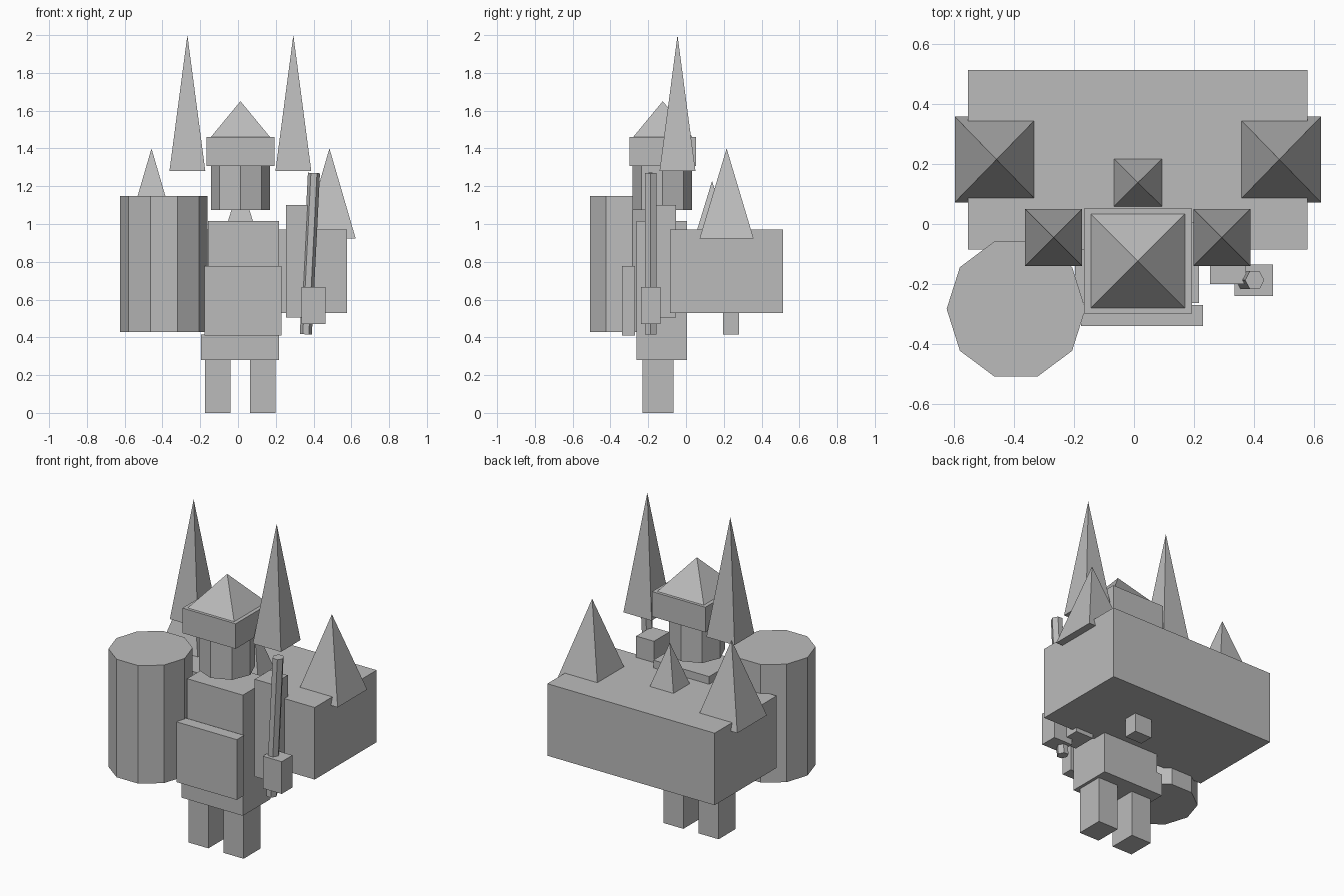
import bpy, bmesh, math
from mathutils import Matrix, Vector

if "Cube" in bpy.data.objects:
    bpy.data.objects.remove(bpy.data.objects["Cube"])

grey = bpy.data.materials.new("plain grey")
grey.diffuse_color = (0.5, 0.5, 0.5, 1)
grey.use_nodes = True
grey.node_tree.nodes["Principled BSDF"].inputs["Base Color"].default_value = grey.diffuse_color


def finish(name, bm):
    bmesh.ops.recalc_face_normals(bm, faces=bm.faces)
    mesh = bpy.data.meshes.new(name)
    bm.to_mesh(mesh)
    bm.free()
    mesh.materials.append(grey)
    ob = bpy.data.objects.new(name, mesh)
    bpy.context.collection.objects.link(ob)
    return ob


def box(name, x, y, z):
    """Box from its ranges on each axis."""
    size = Matrix.Diagonal((x[1] - x[0], y[1] - y[0], z[1] - z[0], 1))
    mid = Matrix.Translation([sum(r) / 2 for r in (x, y, z)])
    bm = bmesh.new()
    bmesh.ops.create_cube(bm, size=1, matrix=mid @ size)
    return finish(name, bm)


def pyramid(name, cx, cy, hx, hy, z0, z1):
    """Square pyramid from its centre, half widths and height range."""
    bm = bmesh.new()
    base = [bm.verts.new((cx + sx * hx, cy + sy * hy, z0))
            for sx, sy in ((-1, -1), (1, -1), (1, 1), (-1, 1))]
    tip = bm.verts.new((cx, cy, z1))
    bm.faces.new(base)
    for i in range(4):
        bm.faces.new((base[i], base[(i + 1) % 4], tip))
    return finish(name, bm)


def prism(name, sides, bottom, top, rx, ry):
    """Upright or leaning prism with corners on its local x axis."""
    a, b = Vector(bottom), Vector(top)
    axis = b - a
    lean = Matrix.Rotation(math.atan2(axis.x, axis.z), 4, 'Y')
    bm = bmesh.new()
    rings = []
    for z in (-axis.length / 2, axis.length / 2):
        rings.append([bm.verts.new((rx * math.cos(math.tau * i / sides),
                                    ry * math.sin(math.tau * i / sides), z))
                      for i in range(sides)])
    bm.faces.new(rings[0])
    bm.faces.new(rings[1])
    for i in range(sides):
        j = (i + 1) % sides
        bm.faces.new((rings[0][i], rings[0][j], rings[1][j], rings[1][i]))
    bm.transform(Matrix.Translation((a + b) / 2) @ lean)
    return finish(name, bm)


# legs and body
for side, x in (("left", -0.175), ("right", 0.063)):
    box(side + "_leg", (x, x + 0.136), (-0.23, -0.065), (0, 0.28))
box("hips", (-0.197, 0.217), (-0.263, 0.006), (0.28, 0.415))
box("torso", (-0.16, 0.217), (-0.263, 0.006), (0.415, 1.017))
box("front_plate", (-0.177, 0.23), (-0.34, -0.27), (0.41, 0.778))

# head and hat
prism("head", 8, (0.013, -0.125, 1.075), (0.013, -0.125, 1.31), 0.157, 0.157)
box("hat_brim", (-0.167, 0.193), (-0.298, 0.052), (1.307, 1.46))
pyramid("hat_top", 0.013, -0.123, 0.157, 0.157, 1.46, 1.65)

# tall spikes beside the head, spikes on the pack
for side, x, px in (("left", -0.268, -0.458), ("right", 0.293, 0.484)):
    pyramid(side + "_tall_spike", x, -0.045, 0.095, 0.095, 1.28, 2.0)
    pyramid(side + "_pack_spike", px, 0.215, 0.139, 0.143, 0.923, 1.40)

# back pack
box("pack", (-0.553, 0.578), (-0.085, 0.513), (0.53, 0.97))
pyramid("middle_pack_spike", 0.013, 0.138, 0.08, 0.079, 0.97, 1.228)
box("pack_peg", (0.11, 0.225), (0.195, 0.28), (0.415, 0.53))

# barrel shaped shield
prism("barrel", 10, (-0.393, -0.283, 0.427), (-0.393, -0.283, 1.148), 0.231, 0.237)

# arm, hand and staff
box("arm", (0.253, 0.373), (-0.2, -0.052), (0.505, 1.10))
box("hand", (0.335, 0.463), (-0.239, -0.135), (0.47, 0.667))
prism("staff", 6, (0.359, -0.187, 0.416), (0.402, -0.187, 1.27), 0.032, 0.035)
